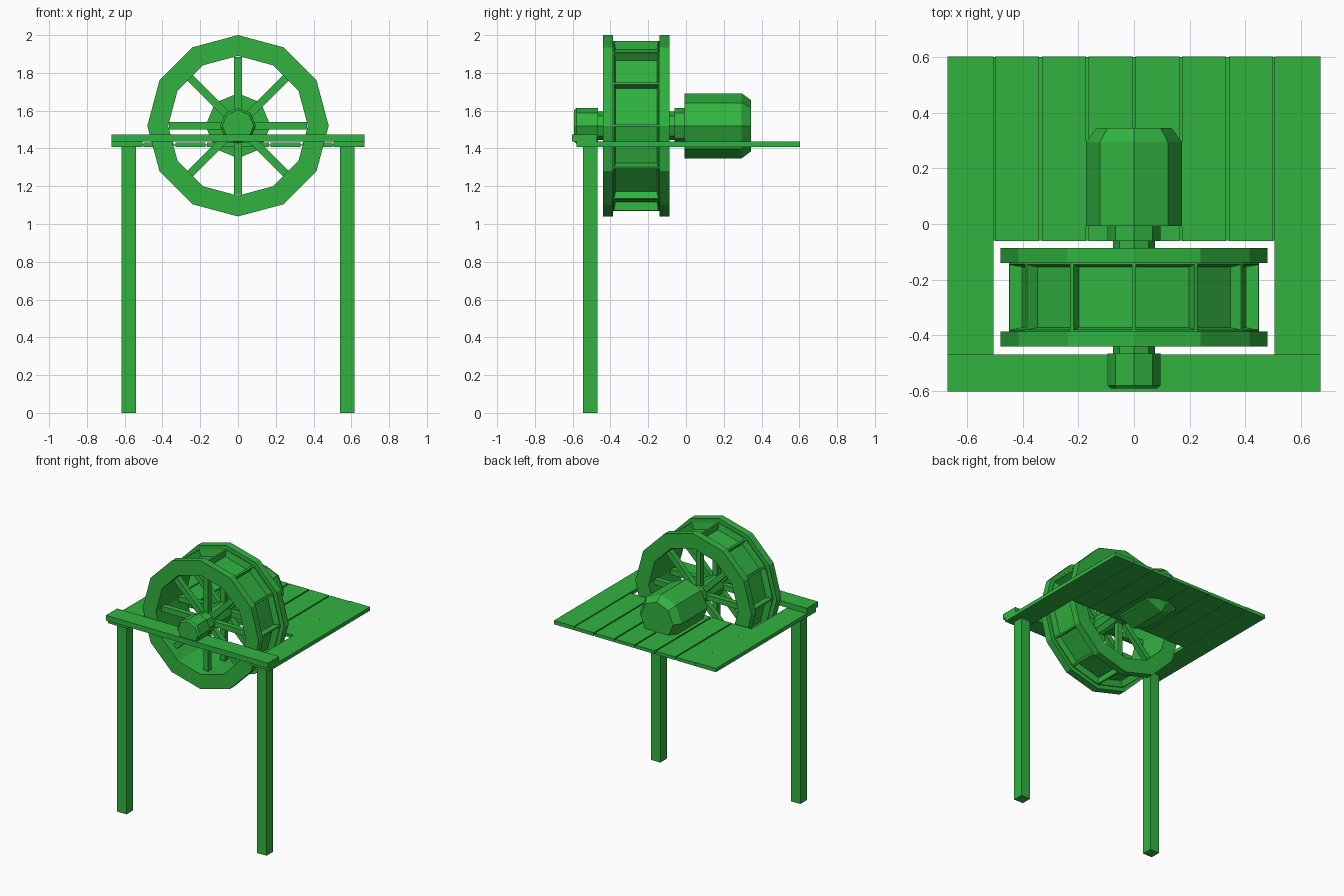
import bpy, bmesh, math
from mathutils import Matrix, Vector

cube = bpy.data.objects.get("Cube")
if cube:
    bpy.data.objects.remove(cube, do_unlink=True)

green = bpy.data.materials.new("leaf green")
green.use_nodes = True
COLOUR = (0.03, 0.45, 0.05, 1)
green.diffuse_color = COLOUR
green.node_tree.nodes["Principled BSDF"].inputs["Base Color"].default_value = COLOUR

AXLE_Z = 1.52


def finish(name, bm):
    bmesh.ops.recalc_face_normals(bm, faces=bm.faces)
    mesh = bpy.data.meshes.new(name)
    bm.to_mesh(mesh)
    bm.free()
    mesh.materials.append(green)
    ob = bpy.data.objects.new(name, mesh)
    bpy.context.collection.objects.link(ob)
    return ob


def box(name, x, y, z):
    """Box from its (min, max) range on each axis."""
    bm = bmesh.new()
    size = [b - a for a, b in (x, y, z)]
    mid = Vector([(a + b) / 2 for a, b in (x, y, z)])
    bmesh.ops.create_cube(bm, size=1, matrix=Matrix.Translation(mid) @ Matrix.Diagonal((*size, 1)))
    return finish(name, bm)


def turned(name, sides, profile, hollow=False, panels=False):
    """Faceted solid around the axle from (radius, y) points."""
    bm = bmesh.new()
    loops = []
    for r, y in profile:
        angles = [2 * math.pi * i / sides for i in range(sides)]
        loops.append([bm.verts.new((r * math.cos(a), y, AXLE_Z + r * math.sin(a))) for a in angles])
    pairs = list(zip(loops, loops[1:]))
    if hollow:
        pairs.append((loops[-1], loops[0]))
    else:
        bm.faces.new(loops[0])
        bm.faces.new(loops[-1])
    strips = []
    for a, b in pairs:
        strips.append([bm.faces.new((a[i], a[(i + 1) % sides], b[(i + 1) % sides], b[i]))
                       for i in range(sides)])
    bmesh.ops.recalc_face_normals(bm, faces=bm.faces)
    if panels:
        # sunken bucket in each outer face
        bmesh.ops.inset_individual(bm, faces=strips[0], thickness=0.01)
        bmesh.ops.inset_individual(bm, faces=strips[0], thickness=0.012, depth=-0.045)
    return finish(name, bm)


# wheel: two side rings and a drum with buckets
for name, y0, y1 in (("front_ring", -0.44, -0.387), ("back_ring", -0.14, -0.087)):
    turned(name, 12, [(0.48, y0), (0.48, y1), (0.37, y1), (0.37, y0)], hollow=True)
turned("bucket_drum", 12, [(0.45, -0.388), (0.45, -0.139), (0.37, -0.139), (0.37, -0.388)],
       hollow=True, panels=True)

# spokes, a front and a back set of eight
for name, y in (("front_spoke", -0.36), ("back_spoke", -0.165)):
    for i in range(8):
        bm = bmesh.new()
        place = (Matrix.Translation((0, y, AXLE_Z)) @ Matrix.Rotation(i * math.pi / 4, 4, 'Y')
                 @ Matrix.Translation((0.21, 0, 0)) @ Matrix.Diagonal((0.31, 0.04, 0.04, 1)))
        bmesh.ops.create_cube(bm, size=1, matrix=place)
        finish(f"{name}_{i + 1}", bm)

# axle, bearings and generator housing
turned("axle", 8, [(0.075, -0.47), (0.075, -0.03)])
turned("front_bearing", 8, [(0.083, -0.592), (0.095, -0.58), (0.095, -0.465)])
turned("back_bearing", 8, [(0.095, -0.062), (0.095, 0.0)])
turned("generator", 8, [(0.172, -0.008), (0.172, 0.295), (0.135, 0.345)])

# front beam
box("front_beam", (-0.67, 0.67), (-0.603, -0.47), (1.436, 1.475))

# legs and side planks
for side, s in (("left", 1), ("right", -1)):
    box(f"{side}_leg", sorted((s * 0.54, s * 0.617)), (-0.545, -0.468), (0, 1.41))
    box(f"{side}_side_plank", sorted((s * 0.505, s * 0.67)), (-0.58, 0.603), (1.408, 1.436))

# deck planks behind the wheel, with recessed joints
PITCH = 1.01 / 6
for i in range(6):
    x = -0.505 + i * PITCH
    box(f"deck_plank_{i + 1}", (x + 0.005, x + PITCH - 0.005), (-0.062, 0.603), (1.408, 1.432))
for i in range(7):
    x = -0.505 + i * PITCH
    box(f"deck_joint_{i + 1}", (x - 0.006, x + 0.006), (-0.06, 0.601), (1.415, 1.422))
